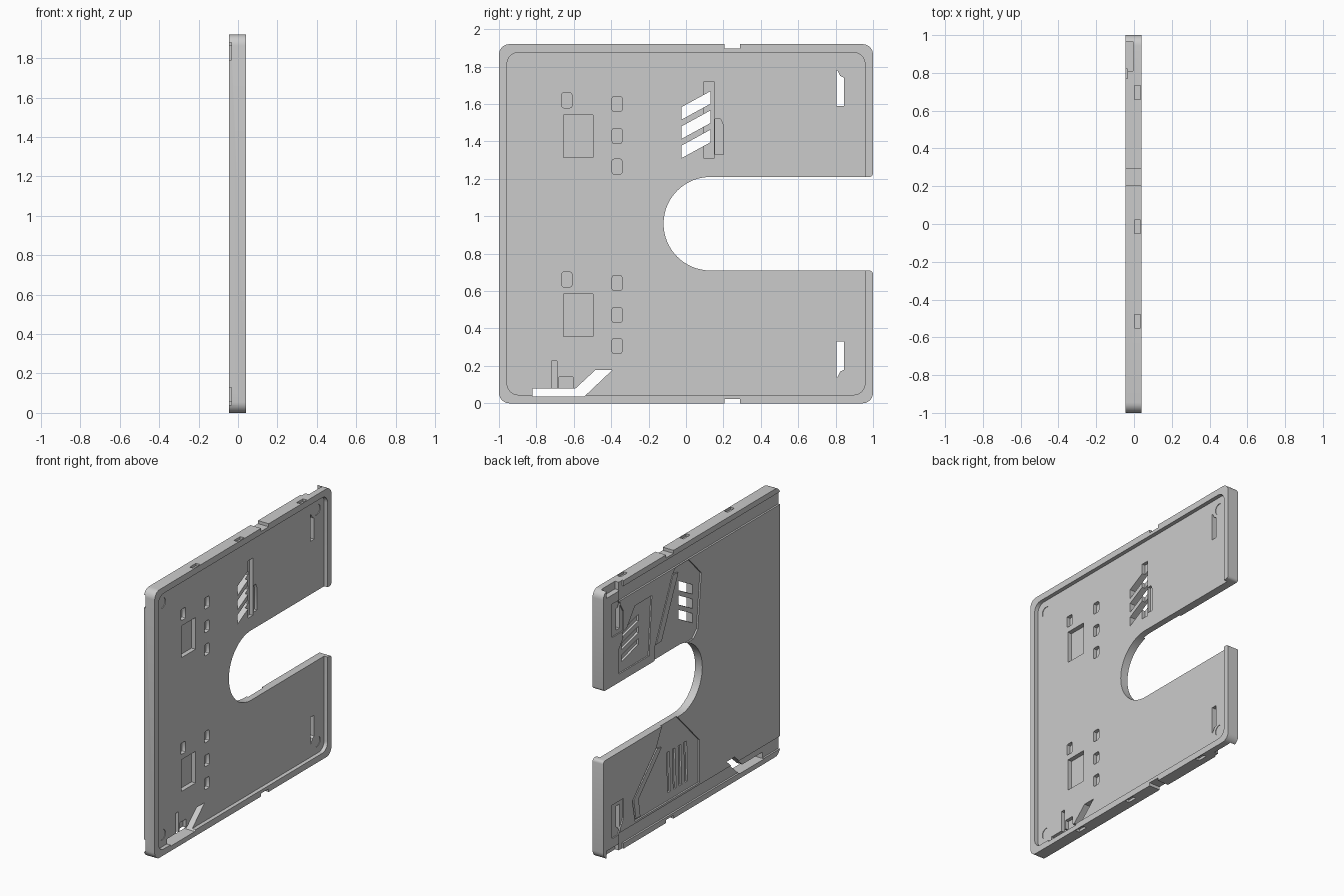
import bpy, bmesh, math

old = bpy.data.objects.get("Cube")
if old:
    bpy.data.objects.remove(old, do_unlink=True)

H = 1.92                 # panel height
BACK, FACE = -0.045, 0.04  # outer and tray side in x
FLOOR = 0.012            # tray floor in x

grey = bpy.data.materials.new("plain grey")
grey.use_nodes = True
grey.diffuse_color = (0.6, 0.6, 0.6, 1)
grey.node_tree.nodes["Principled BSDF"].inputs["Base Color"].default_value = (0.6, 0.6, 0.6, 1)


def prism(name, outline, x0, x1):
    """Extrude a (y, z) outline from x0 to x1."""
    bm = bmesh.new()
    face = bm.faces.new([bm.verts.new((x0, y, z)) for y, z in outline])
    moved = bmesh.ops.extrude_face_region(bm, geom=[face])["geom"]
    bmesh.ops.translate(bm, vec=(x1 - x0, 0, 0),
                        verts=[v for v in moved if isinstance(v, bmesh.types.BMVert)])
    bmesh.ops.recalc_face_normals(bm, faces=bm.faces)
    mesh = bpy.data.meshes.new(name)
    bm.to_mesh(mesh)
    bm.free()
    mesh.materials.append(grey)
    ob = bpy.data.objects.new(name, mesh)
    bpy.context.scene.collection.objects.link(ob)
    return ob


def rect(y0, y1, z0, z1):
    return [(y0, z0), (y1, z0), (y1, z1), (y0, z1)]


def arc(cy, cz, r, a0, a1, n):
    steps = [math.radians(a0 + (a1 - a0) * i / n) for i in range(n + 1)]
    return [(cy + r * math.cos(a), cz + r * math.sin(a)) for a in steps]


def rounded(y0, y1, z0, z1, r, n=6):
    pts = []
    for cy, cz, a in ((y1 - r, z1 - r, 0), (y0 + r, z1 - r, 90),
                      (y0 + r, z0 + r, 180), (y1 - r, z0 + r, 270)):
        pts += arc(cy, cz, r, a, a + 90, n)
    return pts


def flip(outline):
    return [(y, H - z) for y, z in outline]


panel = prism("panel", rounded(-1, 1, 0, H, 0.055), BACK, FACE)


def cut(outline, x0=-0.2, x1=0.2, both=False):
    for shape in ([outline, flip(outline)] if both else [outline]):
        tool = prism("cutter", shape, x0, x1)
        tool.hide_render = True
        mod = panel.modifiers.new("cut", 'BOOLEAN')
        mod.operation, mod.solver, mod.object = 'DIFFERENCE', 'EXACT', tool
        bpy.context.view_layer.update()
        graph = bpy.context.evaluated_depsgraph_get()
        mesh = bpy.data.meshes.new_from_object(panel.evaluated_get(graph))
        panel.modifiers.clear()
        panel.data = mesh
        bpy.data.objects.remove(tool, do_unlink=True)


# tray recess on the inner side
cut(rounded(-0.957, 0.957, 0.045, H - 0.045, 0.06), FLOOR, 0.2)

# round-ended slot open at the rear, with softened mouth corners
mouth = 0.02
slot = arc(0.13, 0.96, 0.25, 90, 270, 32)
slot += arc(1 - mouth, 0.71 - mouth, mouth, 90, 0, 4)
slot += [(1.1, 0.71 - mouth), (1.1, 1.21 + mouth)]
slot += arc(1 - mouth, 1.21 + mouth, mouth, 0, -90, 4)
cut(slot)

# long grooves beside the outer lips
cut(rect(-1.2, 0.77, H - 0.13, H - 0.04), -0.2, -0.032, both=True)
# clip gaps near the rear corners
cut(rect(0.81, 0.965, H - 0.055, H + 0.1), -0.2, -0.005, both=True)
cut(rect(0.77, 0.82, H - 0.13, H + 0.1), -0.2, -0.034, both=True)

# notches along the top and bottom edges
cut(rect(0.205, 0.29, H - 0.022, H + 0.1), both=True)
for y in (-0.55, -0.05, 0.66):
    cut(rect(y, y + 0.072, H - 0.018, H + 0.1), 0.002, 0.034, both=True)

# pockets in the tray floor, repeated in the upper and lower half
for dz in (0, -0.958):
    cut(rect(-0.655, -0.498, 1.315 + dz, 1.542 + dz), -0.02, 0.2)
    cut(rounded(-0.664, -0.61, 1.58 + dz, 1.66 + dz, 0.01, 2), -0.015, 0.2)
    for z in (1.225, 1.39, 1.56):
        cut(rounded(-0.395, -0.342, z + dz, z + dz + 0.08, 0.01, 2), -0.015, 0.2)

# shallow round seats in the tray corners
for y in (-0.875, 0.875):
    cut(arc(y, 1.79, 0.038, 0, 345, 23), FLOOR - 0.004, 0.2, both=True)

# sunken decorated fields on the outer side
upper_field = [(-0.11, 1.64), (-0.07, 1.25), (-0.02, 1.2), (0.42, 1.2),
               (0.42, 1.3), (0.22, 1.75), (0.18, 1.787), (0.03, 1.787)]
lower_field = [(0.17, 0.72), (-0.09, 0.45), (-0.09, 0.145), (0.64, 0.145),
               (0.67, 0.3), (0.4, 0.58), (0.33, 0.72)]
side_field = [(0.45, 1.69), (0.48, 1.27), (0.82, 1.27), (0.82, 1.45), (0.64, 1.69)]
cut(upper_field, -0.2, -0.033)
cut(lower_field, -0.2, -0.033)
cut(side_field, -0.2, -0.0355)
cut([(0.77, 1.56), (0.9, 1.56), (0.9, 1.8), (0.83, 1.8), (0.77, 1.7)], -0.2, -0.036, both=True)

# rear latch openings
cut([(0.805, 1.59), (0.845, 1.59), (0.845, 1.74), (0.825, 1.75), (0.81, 1.78), (0.805, 1.78)], both=True)

# three slanted through vents with the pockets next to them
for i in range(3):
    z = 1.31 + 0.103 * i
    top = z + 0.067
    cut([(-0.025, z), (0.13, z + 0.085), (0.13, top + 0.085), (-0.025, top)])
cut(rect(0.097, 0.15, 1.31, 1.72), -0.012, 0.2)
cut([(0.156, 1.33), (0.2, 1.33), (0.2, 1.485), (0.185, 1.52), (0.156, 1.52)], -0.01, 0.2)

# blind louvres on the outer side
for i in range(3):
    z = 1.34 + 0.085 * i
    cut([(0.59, z + 0.05), (0.78, z), (0.78, z + 0.045), (0.59, z + 0.095)], -0.2, -0.02)
for i in range(4):
    y = 0.03 + 0.065 * i
    cut([(y, 0.2), (y + 0.03, 0.2), (y + 0.04, 0.49), (y + 0.01, 0.49)], -0.2, -0.02)

# bent through opening in the lower front corner, with its pockets
cut([(-0.82, 0.035), (-0.545, 0.035), (-0.395, 0.177), (-0.485, 0.177), (-0.59, 0.08), (-0.82, 0.08)])
cut(rect(-0.72, -0.69, 0.07, 0.225), -0.015, 0.2)
cut(rect(-0.68, -0.605, 0.07, 0.14), -0.013, 0.2)

# raised diagonal bars inside the sunken fields
bars = {
    "upper_bar": [(0.4, 1.32), (0.34, 1.32), (0.15, 1.74), (0.21, 1.75)],
    "lower_bar": [(0.63, 0.16), (0.58, 0.16), (0.6, 0.29), (0.34, 0.56), (0.39, 0.57), (0.655, 0.3)],
}
for name, outline in bars.items():
    prism(name, outline, -0.03, BACK)

# smooth the rounded walls while keeping edges sharp
bpy.ops.object.select_all(action='DESELECT')
panel.select_set(True)
bpy.context.view_layer.objects.active = panel
bpy.ops.object.shade_smooth_by_angle(angle=math.radians(30))
